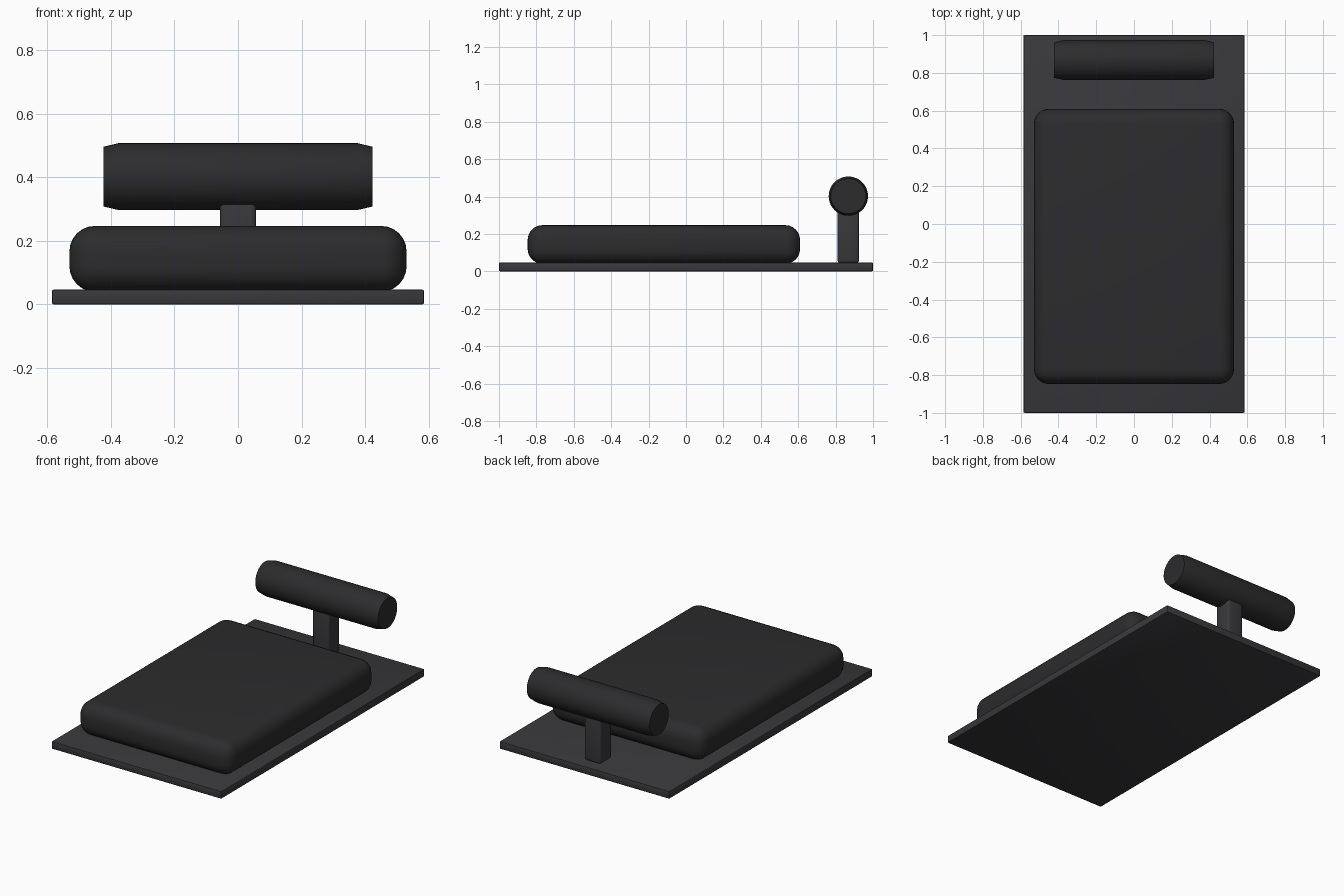
import bpy, bmesh, math
from mathutils import Matrix

if "Cube" in bpy.data.objects:
    bpy.data.objects.remove(bpy.data.objects["Cube"])


def material(name, color):
    m = bpy.data.materials.new(name)
    m.diffuse_color = (*color, 1)
    m.use_nodes = True
    m.node_tree.nodes["Principled BSDF"].inputs["Base Color"].default_value = m.diffuse_color
    return m


frame_mat = material("dark_frame", (0.04, 0.04, 0.045))
pad_mat = material("black_padding", (0.025, 0.025, 0.027))


def finish(name, bm, mat):
    bmesh.ops.recalc_face_normals(bm, faces=bm.faces)
    me = bpy.data.meshes.new(name)
    bm.to_mesh(me)
    bm.free()
    me.materials.append(mat)
    ob = bpy.data.objects.new(name, me)
    bpy.context.collection.objects.link(ob)
    bpy.ops.object.select_all(action='DESELECT')
    ob.select_set(True)
    bpy.context.view_layer.objects.active = ob
    bpy.ops.object.shade_smooth_by_angle(angle=math.radians(35))
    return ob


def rounded_box(name, lo, hi, radius, segments, mat):
    bm = bmesh.new()
    size = [b - a for a, b in zip(lo, hi)]
    mid = [(a + b) / 2 for a, b in zip(lo, hi)]
    bmesh.ops.create_cube(bm, size=1, matrix=Matrix.Translation(mid) @ Matrix.Diagonal((*size, 1)))
    bmesh.ops.bevel(bm, geom=bm.edges[:], offset=radius, segments=segments,
                    profile=0.5, affect='EDGES')
    return finish(name, bm, mat)


# Flat base board, cushion and headrest post
rounded_box("base_board", (-0.585, -1, 0), (0.585, 1, 0.047), 0.006, 2, frame_mat)
rounded_box("seat_cushion", (-0.53, -0.847, 0.04), (0.53, 0.61, 0.247), 0.08, 6, pad_mat)
rounded_box("headrest_post", (-0.057, 0.81, 0.043), (0.057, 0.925, 0.36), 0.016, 3, frame_mat)

# Headrest roll: chamfered cylinder lathed around the x axis
bm = bmesh.new()
rings, n = [], 48
for x, r in [(-0.423, 0.094), (-0.376, 0.105), (0.376, 0.105), (0.423, 0.094)]:
    rings.append([bm.verts.new((x, 0.868 + r * math.cos(2 * math.pi * i / n),
                                0.402 + r * math.sin(2 * math.pi * i / n))) for i in range(n)])
for a, b in zip(rings, rings[1:]):
    for i in range(n):
        j = (i + 1) % n
        bm.faces.new((a[i], a[j], b[j], b[i]))
bm.faces.new(rings[0])
bm.faces.new(rings[-1])
finish("headrest_roll", bm, pad_mat)
